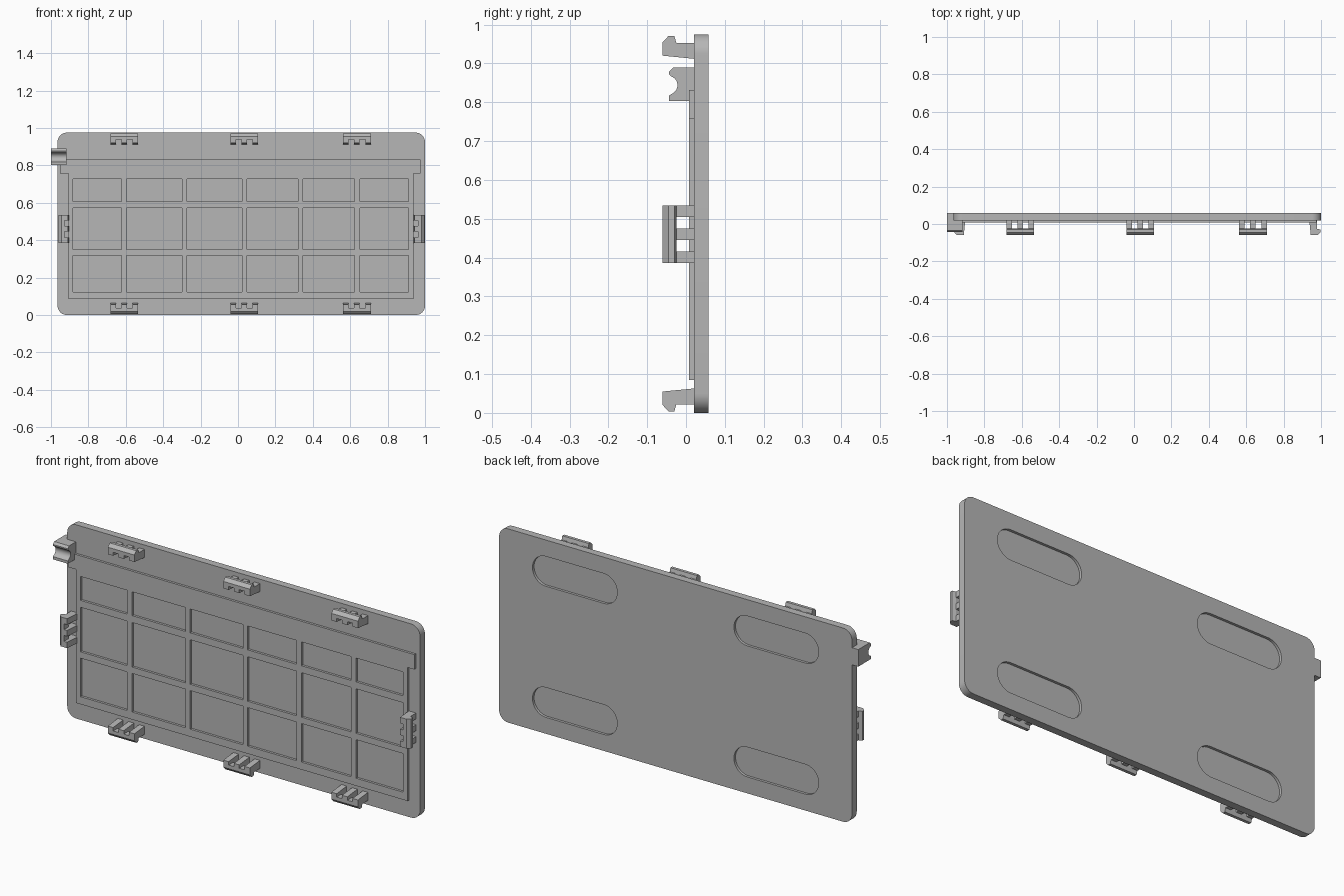
import bpy, bmesh
from math import pi, sin, cos

old = bpy.data.objects.get("Cube")
if old:
    bpy.data.objects.remove(old, do_unlink=True)

grey = bpy.data.materials.new("plain grey")
colour = (0.47, 0.47, 0.47, 1)
grey.diffuse_color = colour
grey.use_nodes = True
grey.node_tree.nodes["Principled BSDF"].inputs["Base Color"].default_value = colour

LEFT, RIGHT, TOP = -0.965, 1.0, 0.975      # panel edges
FACE, BACK = 0.02, 0.058                   # panel front and back
MID = (LEFT + RIGHT) / 2


def finish(name, bm):
    bmesh.ops.recalc_face_normals(bm, faces=bm.faces)
    mesh = bpy.data.meshes.new(name)
    bm.to_mesh(mesh)
    bm.free()
    mesh.materials.append(grey)
    obj = bpy.data.objects.new(name, mesh)
    bpy.context.collection.objects.link(obj)
    return obj


def smooth(obj):
    bpy.ops.object.select_all(action="DESELECT")
    obj.select_set(True)
    bpy.context.view_layer.objects.active = obj
    bpy.ops.object.shade_smooth_by_angle(angle=0.6)


def prism(bm, points, a, b, place):
    """Extrude a 2D profile from a to b; place maps (u, v, w) to x, y, z."""
    ends = [[bm.verts.new(place(u, v, w)) for u, v in points] for w in (a, b)]
    bm.faces.new(ends[0])
    bm.faces.new(ends[1])
    for i in range(len(points)):
        j = (i + 1) % len(points)
        bm.faces.new((ends[0][i], ends[0][j], ends[1][j], ends[1][i]))


def arc(cx, cy, r, start, end, n=10):
    steps = [start + (end - start) * i / n for i in range(n + 1)]
    return [(cx + r * cos(t), cy + r * sin(t)) for t in steps]


def rounded(x0, x1, z0, z1, r):
    corners = [(x1 - r, z1 - r), (x0 + r, z1 - r), (x0 + r, z0 + r), (x1 - r, z0 + r)]
    return [p for k, (x, z) in enumerate(corners)
            for p in arc(x, z, r, k * pi / 2, (k + 1) * pi / 2)]


def along_y(u, v, w):
    return (u, w, v)


def along_x(u, v, w):
    return (w, u, v)


# Panel with four shallow oblong grips sunk into the back
bm = bmesh.new()
prism(bm, rounded(LEFT, RIGHT, 0, TOP, 0.05), FACE, BACK, along_y)
panel = finish("panel", bm)

bm = bmesh.new()
for sx in (-1, 1):
    for sz in (-1, 1):
        x, z = MID + sx * 0.561, TOP / 2 + sz * 0.33
        prism(bm, rounded(x - 0.236, x + 0.236, z - 0.075, z + 0.0751, 0.0749),
              BACK - 0.013, BACK + 0.05, along_y)
cutter = finish("grip_cutter", bm)
cutter.hide_render = True
cut = panel.modifiers.new("grips", "BOOLEAN")
cut.operation = "DIFFERENCE"
cut.solver = "EXACT"
cut.object = cutter
bpy.context.view_layer.objects.active = panel
bpy.ops.object.modifier_apply(modifier=cut.name)
bpy.data.objects.remove(cutter, do_unlink=True)
smooth(panel)

# Raised rib grid: odd cells in both directions stay open
xs = [-0.907, -0.883, -0.624, -0.595, -0.299, -0.272, 0.021,
      0.048, 0.32, 0.347, 0.624, 0.651, 0.912, 0.939]
zs = [0.085, 0.123, 0.317, 0.349, 0.573, 0.608, 0.728, 0.757]
bm = bmesh.new()
grid = [[bm.verts.new((x, 0.008, z)) for z in zs] for x in xs]
for i in range(len(xs) - 1):
    for j in range(len(zs) - 1):
        if not (i % 2 and j % 2):
            bm.faces.new((grid[i][j], grid[i + 1][j], grid[i + 1][j + 1], grid[i][j + 1]))
new = bmesh.ops.extrude_face_region(bm, geom=bm.faces[:])["geom"]
bmesh.ops.translate(bm, vec=(0, 0.013, 0),
                    verts=[g for g in new if isinstance(g, bmesh.types.BMVert)])
finish("rib_grid", bm)

# Wider band above the grid
bm = bmesh.new()
prism(bm, [(-0.952, 0.757), (0.976, 0.757), (0.976, 0.832), (-0.952, 0.832)],
      0.008, 0.021, along_y)
finish("upper_band", bm)

# Snap clips: a hooked bar carried by three legs; profiles are (y, distance from edge)
HOOK = [(-0.06, 0.038), (-0.06, 0.02), (-0.045, 0.004), (-0.03, 0.004),
        (-0.025, 0.022), (-0.025, 0.038)]
LEG = [(-0.06, 0.038), (-0.06, 0.055), (0.021, 0.063), (0.021, 0.022),
       (-0.025, 0.022), (-0.025, 0.038)]


def clip(name, place, width=0.148):
    bm = bmesh.new()
    prism(bm, HOOK, -width / 2, width / 2, place)
    for k in (-1, 0, 1):
        c = k * width * 0.4
        prism(bm, LEG, c - width / 10, c + width / 10, place)
    finish(name, bm)


for side, cx in (("right", -0.609), ("middle", 0.034), ("left", 0.636)):
    clip("top_clip_" + side, lambda y, d, t: (cx + t, y, TOP - d))
    clip("bottom_clip_" + side, lambda y, d, t: (cx + t, y, d))
clip("side_clip_right", lambda y, d, t: (LEFT + d, y, 0.46 + t))
clip("side_clip_left", lambda y, d, t: (RIGHT - d, y, 0.46 + t))

# Hinge tab with a round groove, overhanging the panel edge
bm = bmesh.new()
groove = arc(-0.046, 0.844, 0.024, -1.2, 1.2, 14)
profile = [(FACE, 0.803), (-0.044, 0.803), (-0.044, 0.817)] + groove + [
    (-0.044, 0.872), (-0.044, 0.878), (-0.034, 0.889), (FACE, 0.889)]
prism(bm, profile, -1.0, -0.917, along_x)
prism(bm, [(FACE, 0.803), (BACK, 0.803), (BACK, 0.889), (FACE, 0.889)],
      -1.0, LEFT, along_x)
smooth(finish("hinge_tab", bm))
